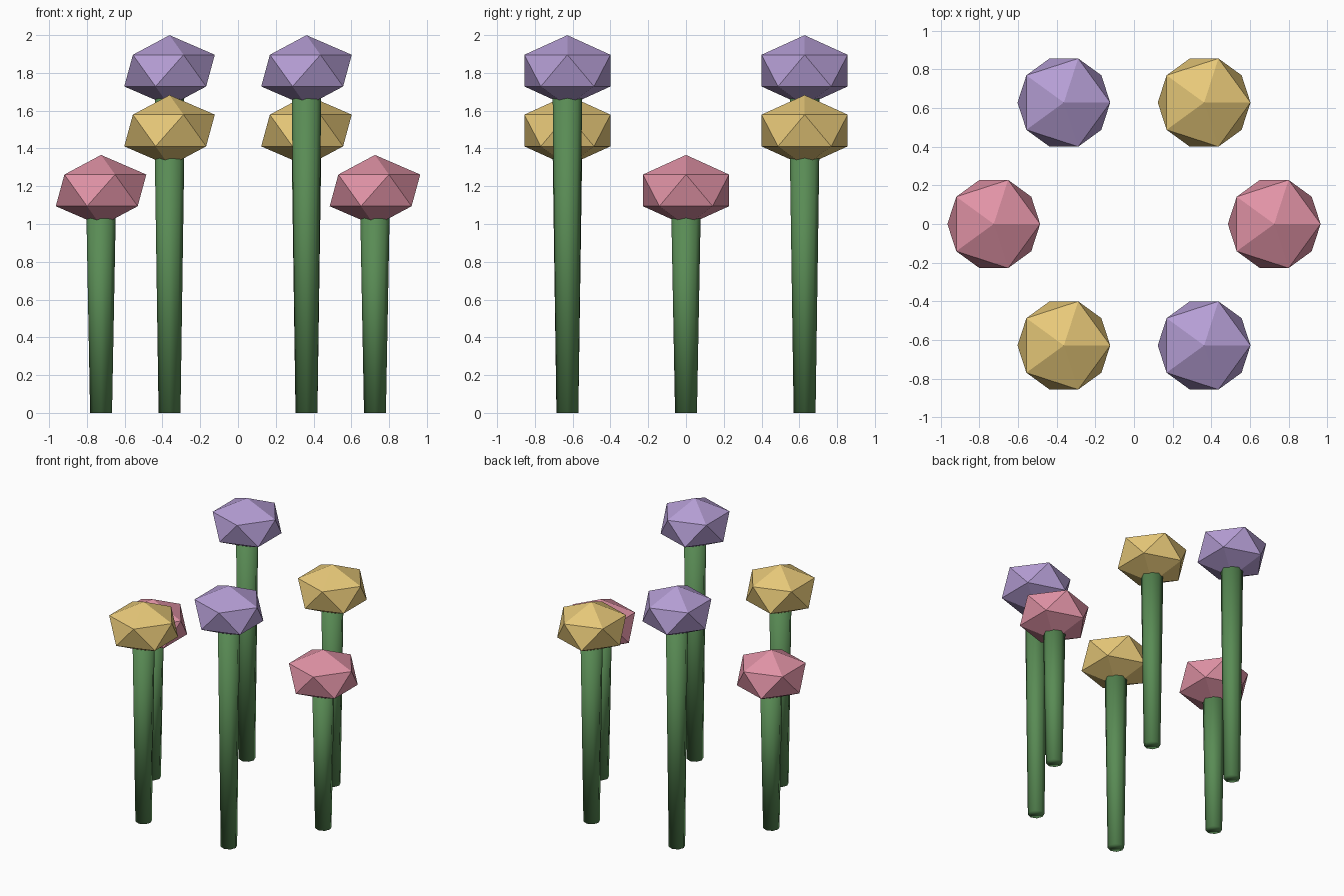
import bpy
from math import cos, sin, pi

if "Cube" in bpy.data.objects:
    bpy.data.objects.remove(bpy.data.objects["Cube"])

RING = 0.725          # radius of the circle of flowers
HEAD_R = 0.268        # head radius before flattening
FLATTEN = 0.7


def material(name, rgb):
    m = bpy.data.materials.new(name)
    m.diffuse_color = (*rgb, 1)
    m.use_nodes = True
    m.node_tree.nodes["Principled BSDF"].inputs["Base Color"].default_value = m.diffuse_color
    return m


green = material("stem_green", (0.10, 0.26, 0.09))
# (colour, height of head centre), repeated twice round the ring
kinds = [
    (material("pink", (0.75, 0.29, 0.38)), 1.178),
    (material("yellow", (0.80, 0.58, 0.19)), 1.495),
    (material("purple", (0.46, 0.34, 0.66)), 1.812),
]


def flower(i):
    mat, h = kinds[i % 3]
    x, y = RING * cos(i * pi / 3), RING * sin(i * pi / 3)

    # stem: slightly wider at the top, sunk into the head
    top = h - 0.06
    bpy.ops.mesh.primitive_cone_add(vertices=8, radius1=0.058, radius2=0.079,
                                    depth=top, location=(x, y, top / 2))
    stem = bpy.context.object
    stem.name = f"stem_{i + 1}"
    stem.data.materials.append(green)
    bpy.ops.object.shade_smooth()

    # head: flattened faceted icosahedron
    bpy.ops.mesh.primitive_ico_sphere_add(subdivisions=1, radius=HEAD_R,
                                          location=(x, y, h))
    head = bpy.context.object
    head.name = f"flower_head_{i + 1}"
    head.scale.z = FLATTEN
    head.data.materials.append(mat)


for i in range(6):
    flower(i)
